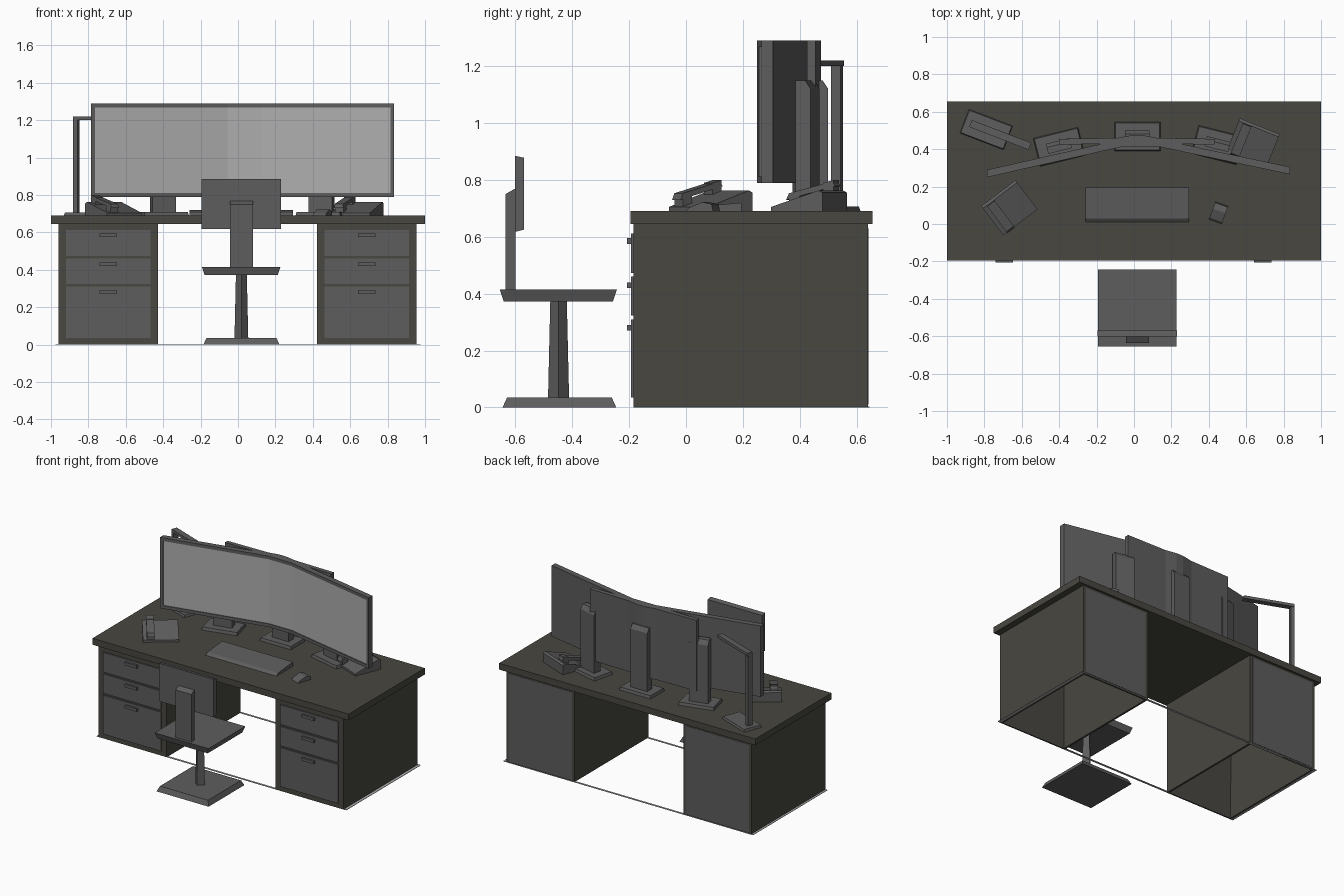
import bpy, bmesh, math

if "Cube" in bpy.data.objects:
    bpy.data.objects.remove(bpy.data.objects["Cube"])


def material(name, c):
    m = bpy.data.materials.new(name)
    m.diffuse_color = (*c, 1)
    m.use_nodes = True
    m.node_tree.nodes["Principled BSDF"].inputs["Base Color"].default_value = m.diffuse_color
    return m


WOOD = material("dark_wood", (0.065, 0.063, 0.052))
GREY = material("dark_grey", (0.11, 0.11, 0.11))
SCREEN = material("screen_grey", (0.42, 0.42, 0.42))


def prism(name, pts, lo, hi, axis="x", mat=GREY, loc=(0, 0, 0), rot=0):
    """Extrude a profile: (y, z) points along x, or (x, y) points along z."""
    bm = bmesh.new()
    ends = []
    for t in (lo, hi):
        ends.append([bm.verts.new((t, a, b) if axis == "x" else (a, b, t)) for a, b in pts])
    n = len(pts)
    bm.faces.new(ends[0])
    bm.faces.new(ends[1])
    for i in range(n):
        j = (i + 1) % n
        bm.faces.new((ends[0][i], ends[0][j], ends[1][j], ends[1][i]))
    return finish(name, bm, mat, loc, rot)


def finish(name, bm, mat, loc=(0, 0, 0), rot=0):
    bmesh.ops.recalc_face_normals(bm, faces=bm.faces[:])
    me = bpy.data.meshes.new(name)
    bm.to_mesh(me)
    bm.free()
    me.materials.append(mat)
    ob = bpy.data.objects.new(name, me)
    ob.location = loc
    ob.rotation_euler.z = math.radians(rot)
    bpy.context.collection.objects.link(ob)
    return ob


def block(name, x, y, z, mat=GREY, loc=(0, 0, 0), rot=0, inset_bottom=0, inset_top=0, open_bottom=False):
    """Box from (min, max) ranges, optionally narrowed at the top or bottom."""
    bm = bmesh.new()
    rings = []
    for h, d in zip(z, (inset_bottom, inset_top)):
        x0, x1, y0, y1 = x[0] + d, x[1] - d, y[0] + d, y[1] - d
        rings.append([bm.verts.new((*p, h)) for p in ((x0, y0), (x1, y0), (x1, y1), (x0, y1))])
    bottom = bm.faces.new(rings[0][::-1])
    bm.faces.new(rings[1])
    for i in range(4):
        j = (i + 1) % 4
        bm.faces.new((rings[0][i], rings[0][j], rings[1][j], rings[1][i]))
    if open_bottom:
        bm.faces.remove(bottom)
    return finish(name, bm, mat, loc, rot)


# Desk top
block("desk_top", (-1, 1), (-0.195, 0.655), (0.645, 0.69), WOOD)

# Two hollow drawer pedestals with drawer fronts, handles and back panels
for side, x0, x1 in (("left", -0.96, -0.427), ("right", 0.422, 0.955)):
    ped = block(side + "_pedestal", (x0, x1), (-0.185, 0.64), (0, 0.645), WOOD, open_bottom=True)
    wall = ped.modifiers.new("wall", "SOLIDIFY")
    wall.thickness = 0.02
    wall.offset = -1
    mid = (x0 + x1) / 2
    for k, (z0, z1, hz) in enumerate(((0.035, 0.31, 0.28), (0.323, 0.46, 0.43), (0.473, 0.612, 0.585))):
        block(f"{side}_drawer_{k}", (x0 + 0.04, x1 - 0.04), (-0.193, -0.18), (z0, z1))
        block(f"{side}_handle_{k}", (mid - 0.047, mid + 0.047), (-0.207, -0.19), (hz - 0.01, hz + 0.01))
    block(side + "_back_panel", (x0 + 0.02, x1 - 0.02), (0.635, 0.642), (0.01, 0.63))

# Thin floor frame around the pedestals
for name, x, y in (("front", (-0.975, 0.975), (-0.185, -0.17)), ("back", (-0.975, 0.975), (0.63, 0.645)),
                   ("left", (-0.975, -0.955), (-0.17, 0.63)), ("right", (0.955, 0.975), (-0.17, 0.63))):
    block(name + "_floor_strip", x, y, (0, 0.003), SCREEN)

# Wrap-around display: body, raised bezel and inset screen following one bent line
BEND = [(-0.785, 0.25), (-0.055, 0.415), (0.125, 0.415), (0.835, 0.265)]


def at(x):
    for (xa, ya), (xb, yb) in zip(BEND, BEND[1:]):
        if x <= xb + 1e-6:
            return (x, ya + (yb - ya) * (x - xa) / (xb - xa))


def strip(name, xs, d0, d1, z0, z1, mat=GREY):
    line = [at(x) for x in xs]
    pts = [(x, y + d0) for x, y in line] + [(x, y + d1) for x, y in reversed(line)]
    prism(name, pts, z0, z1, "z", mat)


XS = [p[0] for p in BEND]
strip("display_body", XS, 0.01, 0.04, 0.79, 1.29)
strip("bezel_top", XS, 0, 0.01, 1.268, 1.29)
strip("bezel_bottom", XS, 0, 0.01, 0.79, 0.812)
strip("bezel_left", [-0.785, -0.765], 0, 0.01, 0.812, 1.268)
strip("bezel_right", [0.815, 0.835], 0, 0.01, 0.812, 1.268)
strip("display_screen", [-0.765, -0.055, 0.125, 0.815], 0.006, 0.01, 0.812, 1.268, SCREEN)

# Rear housing of the middle displays
prism("rear_housing", [(-0.40, 0.425), (-0.40, 0.455), (-0.09, 0.46), (-0.01, 0.475), (0.045, 0.475),
                       (0.125, 0.46), (0.43, 0.455), (0.43, 0.425), (0.02, 0.43)], 0.79, 1.29, "z")

# Display stands
for name, x, y, rot in (("left", -0.40, 0.41, 14), ("middle", 0.018, 0.465, 0), ("right", 0.445, 0.42, -14)):
    block(name + "_stand_foot", (-0.123, 0.123), (-0.075, 0.08), (0.69, 0.71), loc=(x, y, 0), rot=rot, inset_top=0.005)
    prism(name + "_stand_post", [(-0.02, 0.7), (0.035, 0.7), (0.035, 1.12), (0.015, 1.15), (-0.02, 1.15)],
          -0.065, 0.065, loc=(x, y, 0), rot=rot)

# Desk lamp
LAMP = dict(loc=(-0.79, 0.505, 0), rot=-21)
block("lamp_foot", (-0.125, 0.125), (-0.068, 0.068), (0.69, 0.706), inset_top=0.004, **LAMP)
block("lamp_pole", (-0.09, -0.066), (-0.02, 0.015), (0.7, 1.2), **LAMP)
block("lamp_arm", (-0.09, 0.25), (-0.02, 0.02), (1.2, 1.22), **LAMP)

# Two telephones, each a sloped base with a cradle and handset
for name, x, y, rot in (("front", -0.665, 0.085, 37), ("rear", 0.635, 0.43, -22)):
    place = dict(loc=(x, y, 0.69), rot=rot)
    prism(name + "_phone_base", [(-0.095, 0), (-0.095, 0.015), (0.085, 0.073), (0.1, 0.065), (0.1, 0)],
          -0.115, 0.115, **place)
    prism(name + "_phone_handset", [(-0.1, 0.04), (0.085, 0.088), (0.075, 0.105), (-0.09, 0.063)],
          -0.09, -0.04, **place)
    for k, v in enumerate((-0.07, 0.06)):
        h = 0.023 + (v + 0.07) * 0.32
        prism(f"{name}_phone_ear_{k}", [(v - 0.02, h - 0.01), (v + 0.02, h), (v + 0.02, h + 0.045), (v - 0.02, h + 0.035)],
              -0.09, -0.04, **place)

# Keyboard and mouse
prism("keyboard", [(0.01, 0.69), (0.03, 0.705), (0.195, 0.72), (0.195, 0.69)], -0.26, 0.293)
prism("mouse", [(-0.05, 0), (-0.04, 0.012), (0.01, 0.032), (0.045, 0.025), (0.05, 0)], -0.036, 0.036,
      loc=(0.452, 0.06, 0.69), rot=-20)

# Chair: foot, diamond column, seat, back post and backrest
block("chair_foot", (-0.185, 0.222), (-0.645, -0.245), (0, 0.035), inset_top=0.016)
bm = bmesh.new()
bmesh.ops.create_cone(bm, cap_ends=True, segments=4, radius1=0.037, radius2=0.029, depth=0.345)
finish("chair_column", bm, GREY, (0.018, -0.448, 0.2055))
block("chair_seat", (-0.193, 0.227), (-0.655, -0.243), (0.373, 0.415), inset_bottom=0.014)
prism("chair_back_post", [(-0.635, 0.415), (-0.6, 0.415), (-0.6, 0.77), (-0.635, 0.75)], -0.044, 0.08)
prism("chair_backrest", [(-0.602, 0.617), (-0.57, 0.625), (-0.57, 0.878), (-0.602, 0.885)], -0.195, 0.23)
